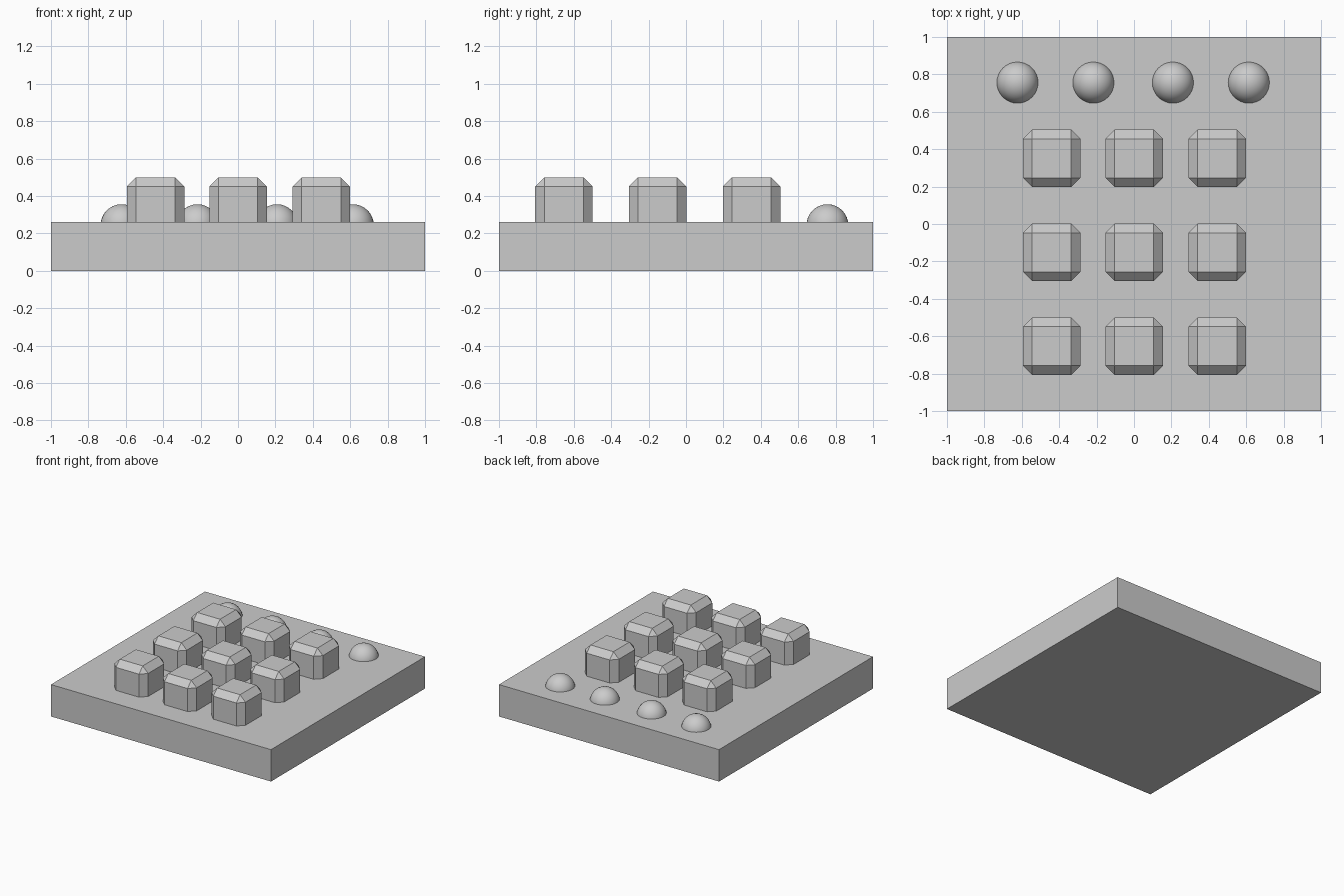
import bpy

if "Cube" in bpy.data.objects:
    bpy.data.objects.remove(bpy.data.objects["Cube"])

# base slab
bpy.ops.mesh.primitive_cube_add(size=1, location=(0, 0, 0.131))
base = bpy.context.object
base.name = "base_plate"
base.scale = (2, 2, 0.262)


def add_key(name, x, y):
    """Chamfered cube sunk partly into the base."""
    size = 0.307
    bpy.ops.mesh.primitive_cube_add(size=size, location=(x, y, 0.5 - size / 2))
    key = bpy.context.object
    key.name = name
    bevel = key.modifiers.new("chamfer", 'BEVEL')
    bevel.width = 0.049
    bevel.segments = 1


def add_dome(name, x):
    """Smooth sphere sunk partly into the base."""
    bpy.ops.mesh.primitive_uv_sphere_add(segments=32, ring_count=16, radius=0.112,
                                         location=(x, 0.756, 0.244))
    bpy.context.object.name = name
    bpy.ops.object.shade_smooth()


# three by three grid of square keys
for r, y in enumerate((0.351, -0.152, -0.653)):
    for c, x in enumerate((-0.44, 0.001, 0.445)):
        add_key(f"square_key_{r + 1}_{c + 1}", x, y)

# row of round buttons along the back
for i, x in enumerate((-0.623, -0.217, 0.208, 0.614)):
    add_dome(f"round_button_{i + 1}", x)
